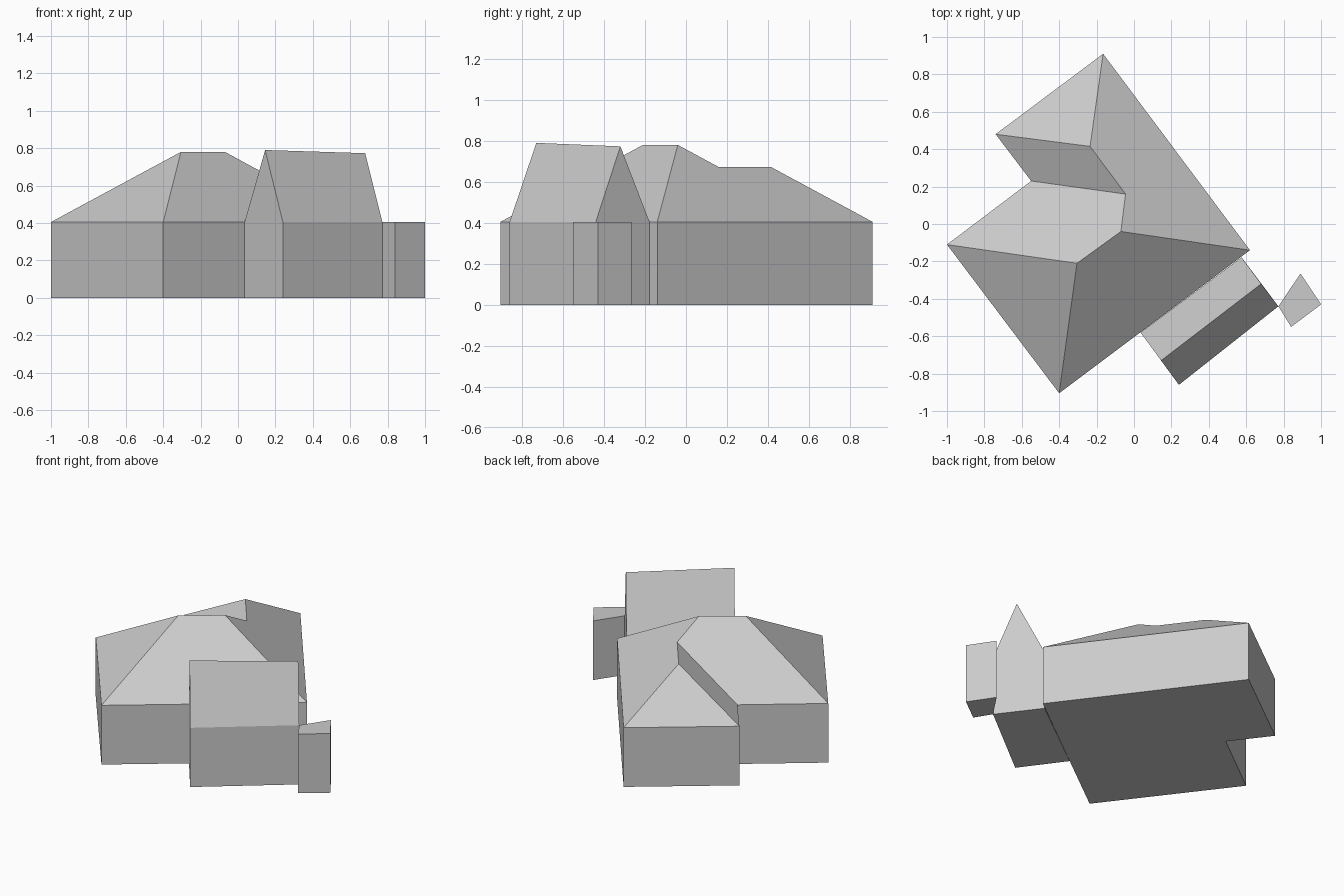
import bpy
import bmesh

cube = bpy.data.objects.get("Cube")
if cube:
    bpy.data.objects.remove(cube, do_unlink=True)

EAVE = 0.405

# Single plain colour
grey = bpy.data.materials.new("plain_grey")
grey.use_nodes = True
colour = (0.6, 0.6, 0.6, 1.0)
grey.diffuse_color = colour
grey.node_tree.nodes["Principled BSDF"].inputs["Base Color"].default_value = colour


def building(name, outline, ridge=(), roof=None):
    """Walls on a footprint; roof faces index the eave corners, then the ridge points."""
    bm = bmesh.new()
    base = [bm.verts.new((x, y, 0)) for x, y in outline]
    top = [bm.verts.new((x, y, EAVE)) for x, y in outline]
    top += [bm.verts.new(p) for p in ridge]
    n = len(outline)
    bm.faces.new(base[::-1])
    for i in range(n):
        j = (i + 1) % n
        bm.faces.new((base[i], base[j], top[j], top[i]))
    for face in roof or [range(n)]:
        bm.faces.new([top[i] for i in face])
    bmesh.ops.recalc_face_normals(bm, faces=bm.faces)
    mesh = bpy.data.meshes.new(name)
    bm.to_mesh(mesh)
    bm.free()
    mesh.materials.append(grey)
    obj = bpy.data.objects.new(name, mesh)
    bpy.context.collection.objects.link(obj)
    return obj


# L-shaped house with a hipped roof and a lower rear wing
building(
    "main_house",
    [(-0.40, -0.905), (0.62, -0.14), (-0.165, 0.91),
     (-0.74, 0.48), (-0.55, 0.23), (-1.0, -0.11)],
    [(-0.305, -0.21, 0.78), (-0.07, -0.04, 0.78),
     (-0.045, 0.16, 0.672), (-0.235, 0.415, 0.672)],
    [(0, 1, 7, 6), (1, 2, 9, 8, 7), (2, 3, 9),
     (3, 4, 8, 9), (4, 5, 6, 7, 8), (5, 0, 6)],
)

# Gabled annex against the front wall
building(
    "gabled_annex",
    [(0.035, -0.58), (0.24, -0.86), (0.772, -0.44), (0.575, -0.178)],
    [(0.145, -0.73, 0.79), (0.68, -0.32, 0.773)],
    [(0, 1, 4), (1, 2, 5, 4), (2, 3, 5), (3, 0, 4, 5)],
)

# Small flat-roofed shed at the annex corner
building(
    "flat_shed",
    [(0.772, -0.44), (0.84, -0.55), (1.0, -0.43), (0.89, -0.265)],
)
